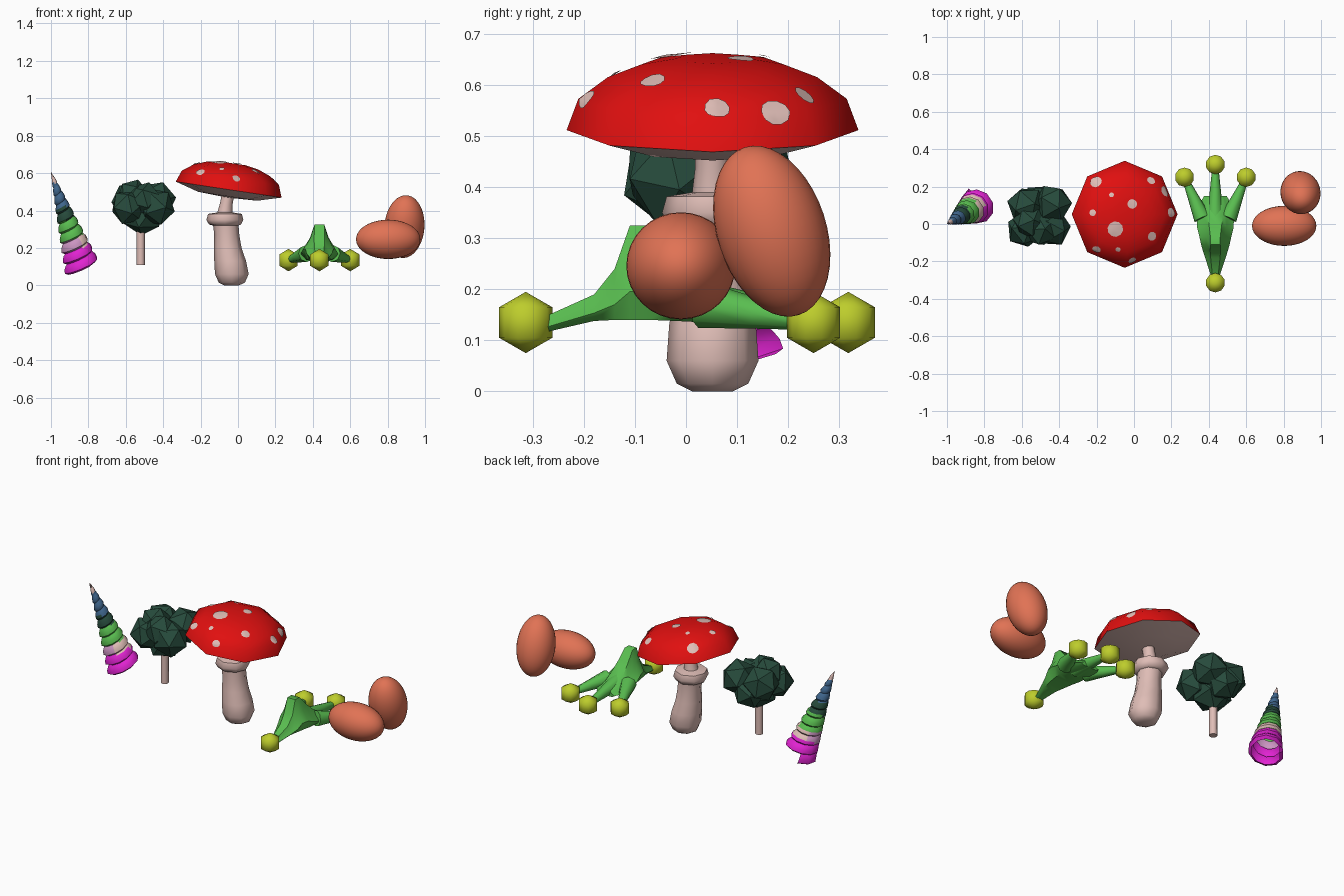
import bpy, bmesh, math, random
from mathutils import Vector, Matrix, Euler
from mathutils.bvhtree import BVHTree

if "Cube" in bpy.data.objects:
    bpy.data.objects.remove(bpy.data.objects["Cube"])

random.seed(4)


def material(name, rgb):
    m = bpy.data.materials.new(name)
    m.diffuse_color = (*rgb, 1)
    m.use_nodes = True
    m.node_tree.nodes["Principled BSDF"].inputs["Base Color"].default_value = m.diffuse_color
    return m


RED = material("red", (0.75, 0.005, 0.005))
BEIGE = material("beige", (0.74, 0.51, 0.47))
PINE = material("dark green", (0.02, 0.07, 0.045))
GREEN = material("green", (0.1, 0.51, 0.08))
LIME = material("lime", (0.51, 0.61, 0.025))
CLAY = material("terracotta", (0.75, 0.17, 0.09))
MAGENTA = material("magenta", (0.75, 0.017, 0.64))
MAUVE = material("mauve", (0.6, 0.3, 0.54))
BLUE = material("blue", (0.053, 0.14, 0.28))


def finish(name, bm, mats, angle=50, fix=True):
    if fix:
        bmesh.ops.recalc_face_normals(bm, faces=bm.faces)
    me = bpy.data.meshes.new(name)
    bm.to_mesh(me)
    bm.free()
    for m in mats:
        me.materials.append(m)
    if angle:
        me.shade_smooth()
        me.set_sharp_from_angle(angle=math.radians(angle))
    ob = bpy.data.objects.new(name, me)
    bpy.context.collection.objects.link(ob)
    return ob


def loft(bm, rings, caps=True):
    """Skin a list of closed rings."""
    vs = [[bm.verts.new(p) for p in r] for r in rings]
    for a, b in zip(vs, vs[1:]):
        n = len(a)
        for i in range(n):
            bm.faces.new((a[i], a[(i + 1) % n], b[(i + 1) % n], b[i]))
    if caps:
        bm.faces.new(vs[0][::-1])
        bm.faces.new(vs[-1])


def circle(c, r, n=8, rot=None):
    pts = [Vector((r * math.cos(i * math.tau / n), r * math.sin(i * math.tau / n), 0)) for i in range(n)]
    return [Vector(c) + (rot @ p if rot else p) for p in pts]


def tube(bm, stops, n=8):
    """Tapered tube through (point, radius) stops."""
    d = Vector(stops[-1][0]) - Vector(stops[0][0])
    rot = d.to_track_quat('Z', 'Y').to_matrix()
    loft(bm, [circle(p, r, n, rot) for p, r in stops])


# Twisted horn: a helical strip wound round a leaning cone
base, tip = Vector((-0.835, 0.1, 0.1)), Vector((-1.0, 0.0, 0.61))
rot = (tip - base).to_track_quat('Z', 'Y').to_matrix()
turns, n = 10, 10
profile = [(0, 0.8), (0.2, 1.0), (0.55, 1.0), (0.85, 0.9), (1, 0.8)]
bm = bmesh.new()


def horn_point(m, q, k):
    g = min(1, (m / n + q) / (turns + 1))
    f = 1 - (1 - g) ** 1.15
    r = 0.099 * (1 - f) ** 0.9 * k
    a = m * math.tau / n
    return base.lerp(tip, f) + rot @ Vector((r * math.cos(a), r * math.sin(a), 0))


strip = [[bm.verts.new(horn_point(m, q, k)) for q, k in profile] for m in range(-n // 2, turns * n + 1)]
for a, b in zip(strip, strip[1:]):
    for i in range(len(profile) - 1):
        f = bm.faces.new((a[i], b[i], b[i + 1], a[i + 1]))
        c = f.calc_center_median()
        t = (c - base).dot(tip - base) / (tip - base).length_squared
        off = c - base.lerp(tip, t)
        f.material_index = next((j for j, lim in enumerate((0.2, 0.31, 0.5, 0.63, 0.88)) if t < lim), 5)
        if f.material_index == 1 and off.x + off.y > 0:
            f.material_index = 5
bmesh.ops.remove_doubles(bm, verts=bm.verts, dist=0.0002)
finish("twisted_horn", bm, [MAGENTA, MAUVE, GREEN, PINE, BLUE, BEIGE], 40, fix=False)

# Tree: thin trunk with faceted clumps of leaves
bm = bmesh.new()
tube(bm, [((-0.52, 0.04, 0.11), 0.022), ((-0.52, 0.04, 0.36), 0.022)], 10)
finish("tree_trunk", bm, [BEIGE])
bm = bmesh.new()
for x, y, z, r in [(-0.575, 0.1, 0.45, 0.1), (-0.435, 0.11, 0.455, 0.1), (-0.585, -0.03, 0.42, 0.095),
                   (-0.44, -0.02, 0.42, 0.1), (-0.51, 0.03, 0.38, 0.11), (-0.56, 0.01, 0.48, 0.085),
                   (-0.51, 0.12, 0.39, 0.09), (-0.5, -0.03, 0.46, 0.09)]:
    turn = Euler([random.uniform(0, 6) for _ in range(3)]).to_matrix().to_4x4()
    bmesh.ops.create_icosphere(bm, subdivisions=1, radius=r * 1.05, matrix=Matrix.Translation((x, y, z)) @ turn)
finish("tree_leaves", bm, [PINE], 0)

# Mushroom stalk with collar and thin neck
bm = bmesh.new()
loft(bm, [circle((x, 0.052, z), r) for x, z, r in [
    (-0.035, 0.0, 0.04), (-0.033, 0.015, 0.07), (-0.033, 0.06, 0.09), (-0.042, 0.13, 0.085),
    (-0.055, 0.2, 0.074), (-0.06, 0.27, 0.067), (-0.065, 0.32, 0.068), (-0.07, 0.325, 0.085),
    (-0.07, 0.35, 0.099), (-0.07, 0.382, 0.09), (-0.07, 0.39, 0.04), (-0.062, 0.44, 0.034), (-0.05, 0.5, 0.034)]])
finish("mushroom_stalk", bm, [BEIGE])

# Mushroom cap: eight-sided tilted dome, pale underneath
lean = Matrix.Rotation(math.radians(8.6), 3, 'Y')
centre = Vector((-0.05, 0.052, 0.512))
bm = bmesh.new()
loft(bm, [circle(centre + lean @ Vector((0, 0, h)), r, 8, lean) for r, h in [
    (0.03, -0.042), (0.16, -0.036), (0.286, 0), (0.263, 0.062), (0.205, 0.105), (0.14, 0.13), (0.07, 0.142)]])
bmesh.ops.recalc_face_normals(bm, faces=bm.faces)
for f in bm.faces:
    f.material_index = 1 if f.normal.z < -0.1 else 0
surface = BVHTree.FromBMesh(bm)
finish("mushroom_cap", bm, [RED, BEIGE], 45)

# Cap spots: thin discs draped over the dome
bm = bmesh.new()
for x, y, r in [(-0.205, 0.225, 0.034), (-0.12, 0.155, 0.013), (-0.01, 0.107, 0.026), (-0.1, -0.027, 0.042),
                (0.095, -0.065, 0.025), (0.197, 0.06, 0.026), (0.09, 0.23, 0.023), (0.165, 0.175, 0.03),
                (-0.22, 0.06, 0.018), (-0.2, -0.135, 0.023), (-0.085, -0.135, 0.014), (-0.01, -0.195, 0.022)]:
    p, nor, _, _ = surface.ray_cast(Vector((x, y, 1)), Vector((0, 0, -1)))
    if p is None:
        continue
    frame = nor.to_track_quat('Z', 'Y').to_matrix()

    def drape(q):
        hit, hn, _, _ = surface.find_nearest(q)
        return bm.verts.new(hit + hn * 0.004)
    mid = drape(p)
    inner = [drape(q) for q in circle(p, r * 0.55, 10, frame)]
    outer = [drape(q) for q in circle(p, r, 10, frame)]
    for i in range(10):
        j = (i + 1) % 10
        bm.faces.new((mid, inner[i], inner[j]))
        bm.faces.new((inner[i], outer[i], outer[j], inner[j]))
finish("cap_spots", bm, [BEIGE], 60, fix=False)

# Webbed foot: lofted body with a raised ankle, then three toes
X = 0.435
bm = bmesh.new()
rings = []
for y, w, lo, hi, top in [(-0.28, 0.022, 0.115, 0.145, 0.015), (-0.18, 0.055, 0.138, 0.19, 0.025),
                          (-0.14, 0.068, 0.14, 0.24, 0.028), (-0.11, 0.076, 0.14, 0.325, 0.026),
                          (-0.07, 0.085, 0.14, 0.325, 0.026), (-0.02, 0.097, 0.138, 0.27, 0.032),
                          (0.04, 0.1, 0.135, 0.215, 0.04), (0.1, 0.09, 0.13, 0.18, 0.04), (0.15, 0.06, 0.128, 0.16, 0.03)]:
    side = lo + (hi - lo) * 0.3
    half = [(w * 0.7, lo), (w, side), ((w + top) * 0.45, lo + (hi - lo) * 0.62), (top, hi)]
    rings.append([Vector((X + a, y, z)) for a, z in half] + [Vector((X - a, y, z)) for a, z in half[::-1]])
loft(bm, rings)
for dx, end_y in [(-0.165, 0.25), (0, 0.32), (0.165, 0.25)]:
    a, b = Vector((X + dx * 0.42, 0.03, 0.17)), Vector((X + dx, end_y, 0.135))
    tube(bm, [(a, 0.046), (a.lerp(b, 0.5), 0.03), (a.lerp(b, 0.9), 0.018)])
finish("webbed_foot", bm, [GREEN])

# Round pads on the toes and heel
bm = bmesh.new()
for x, y in [(0.27, 0.25), (0.435, 0.318), (0.6, 0.25), (0.435, -0.314)]:
    bmesh.ops.create_uvsphere(bm, u_segments=10, v_segments=3, radius=0.06, matrix=Matrix.Translation((x, y, 0.135)))
finish("toe_pads", bm, [LIME], 70)


# Two eggs, one lying and one leaning on it
def egg(name, c, size, angles):
    bm = bmesh.new()
    m = Matrix.LocRotScale(Vector(c), Euler([math.radians(a) for a in angles]), Vector(size))
    bmesh.ops.create_uvsphere(bm, u_segments=32, v_segments=20, radius=1, matrix=m)
    finish(name, bm, [CLAY], 60)


egg("lying_egg", (0.803, -0.01, 0.246), (0.105, 0.107, 0.172), (0, 90, 0))
egg("leaning_egg", (0.89, 0.168, 0.314), (0.107, 0.107, 0.173), (18, 4, 0))
